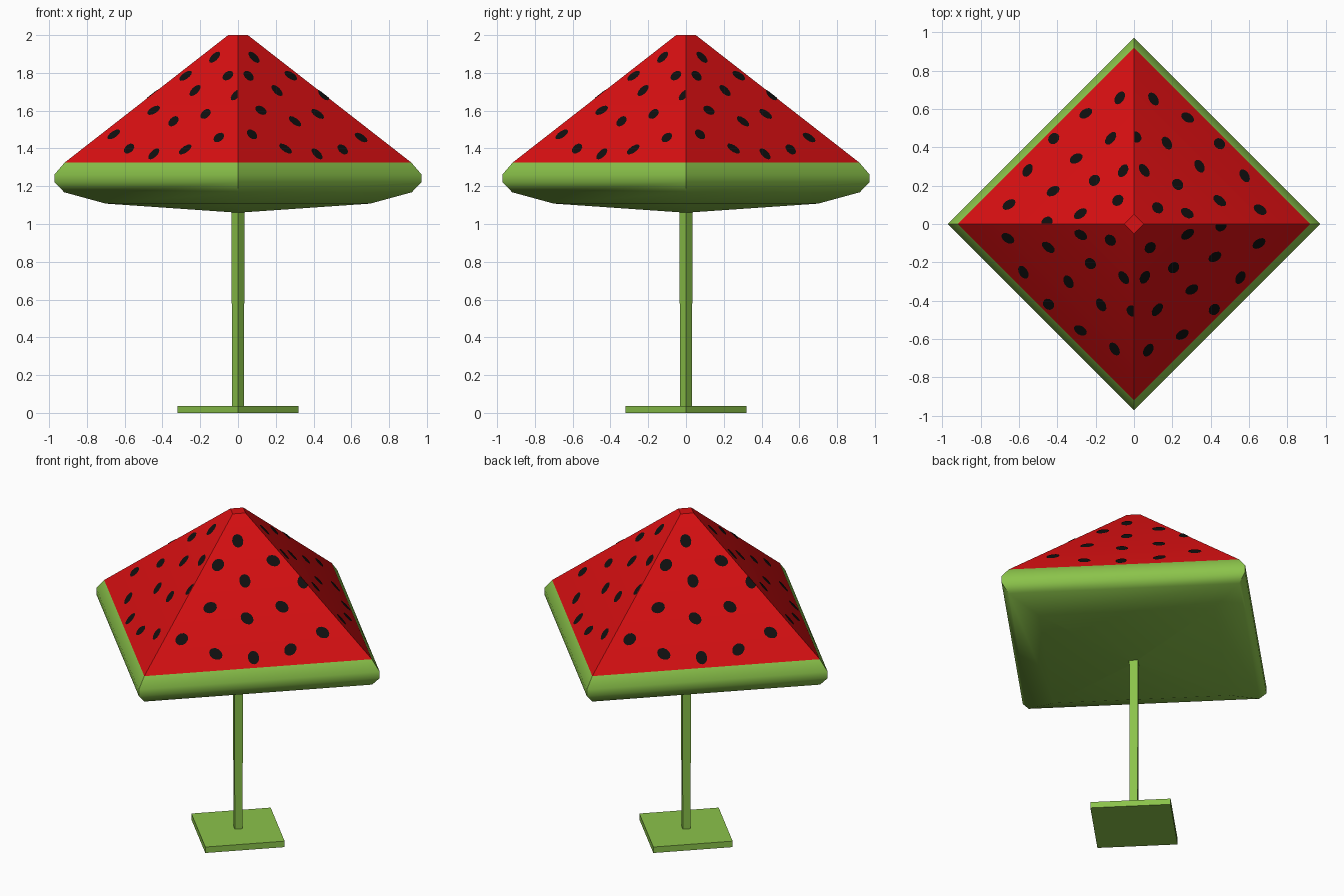
import bpy, math
from mathutils import Vector

if "Cube" in bpy.data.objects:
    bpy.data.objects.remove(bpy.data.objects["Cube"])


def material(name, rgb):
    m = bpy.data.materials.new(name)
    m.diffuse_color = (*rgb, 1)
    m.use_nodes = True
    m.node_tree.nodes["Principled BSDF"].inputs["Base Color"].default_value = m.diffuse_color
    return m


GREEN = material("rind green", (0.258, 0.546, 0.069))
RED = material("melon red", (0.70, 0.005, 0.006))
BLACK = material("seed black", (0.005, 0.005, 0.005))


def add_object(name, verts, faces, mats):
    me = bpy.data.meshes.new(name)
    me.from_pydata(verts, [], faces)
    for m in mats:
        me.materials.append(m)
    ob = bpy.data.objects.new(name, me)
    bpy.context.collection.objects.link(ob)
    return ob


def diamond_lathe(name, profile, mats):
    """Four-sided solid with corners on the axes; profile is (radius, z) from the bottom up."""
    verts, faces = [], []
    for r, z in profile:
        verts += [(r, 0, z), (0, r, z), (-r, 0, z), (0, -r, z)]
    for i in range(len(profile) - 1):
        for k in range(4):
            a, b = i * 4 + k, i * 4 + (k + 1) % 4
            faces.append((a, b, b + 4, a + 4))
    n = len(verts)
    faces += [(3, 2, 1, 0), (n - 4, n - 3, n - 2, n - 1)]
    return add_object(name, verts, faces, mats)


# Base plate and pole
diamond_lathe("base_plate", [(0.32, 0), (0.32, 0.037)], [GREEN])
diamond_lathe("pole", [(0.031, 0.03), (0.035, 1.08)], [GREEN])

# Canopy: green rind below, red flesh above
EDGE_R, EDGE_Z, TOP_R, TOP_Z = 0.918, 1.325, 0.052, 2.0
canopy = diamond_lathe("canopy", [
    (0.004, 1.06), (0.70, 1.108), (0.92, 1.168), (0.972, 1.222),
    (0.972, 1.262), (EDGE_R, EDGE_Z), (TOP_R, TOP_Z)], [GREEN, RED])
for p in canopy.data.polygons:
    p.material_index = 1 if p.center.z > 1.35 else 0
bpy.context.view_layer.objects.active = canopy
canopy.select_set(True)
bpy.ops.object.shade_smooth_by_angle(angle=math.radians(40))

# Seeds: thin ovals on the front left slope (x, y, tilt), repeated on all four sides
SEEDS = [(-.656, -.073, 40), (-.575, -.25, -40), (-.444, -.417, 90), (-.278, -.553, 45),
         (-.10, -.65, -35), (-.445, -.12, 20), (-.34, -.30, -50), (-.17, -.42, -40),
         (-.226, -.205, 90), (-.276, -.055, 45), (-.122, -.083, 90), (-.052, -.278, -30),
         (-.008, -.452, 90)]
slope = (TOP_Z - EDGE_Z) / (EDGE_R - TOP_R)
across = Vector((1, -1, 0)).normalized()
normal = Vector((-slope, -slope, 1)).normalized()
up = normal.cross(across)
verts, faces = [], []
for k in range(4):
    c, s = round(math.cos(k * math.pi / 2)), round(math.sin(k * math.pi / 2))
    for x, y, tilt in SEEDS:
        t = math.radians(tilt)
        start = len(verts)
        for j in range(12):
            a = j * math.pi / 6
            u, v = 0.040 * math.cos(a), 0.032 * math.sin(a)
            p = Vector((x, y, 0)) + across * (u * math.cos(t) - v * math.sin(t)) \
                + up * (u * math.sin(t) + v * math.cos(t))
            # keep the seed on its own slope, cut off at the ridge
            px, py = min(p.x, 0), min(p.y, 0)
            p = Vector((px, py, TOP_Z - slope * (-px - py - TOP_R))) + normal * 0.003
            verts.append((c * p.x - s * p.y, s * p.x + c * p.y, p.z))
        faces.append(tuple(range(start, start + 12)))
add_object("seeds", verts, faces, [BLACK])
